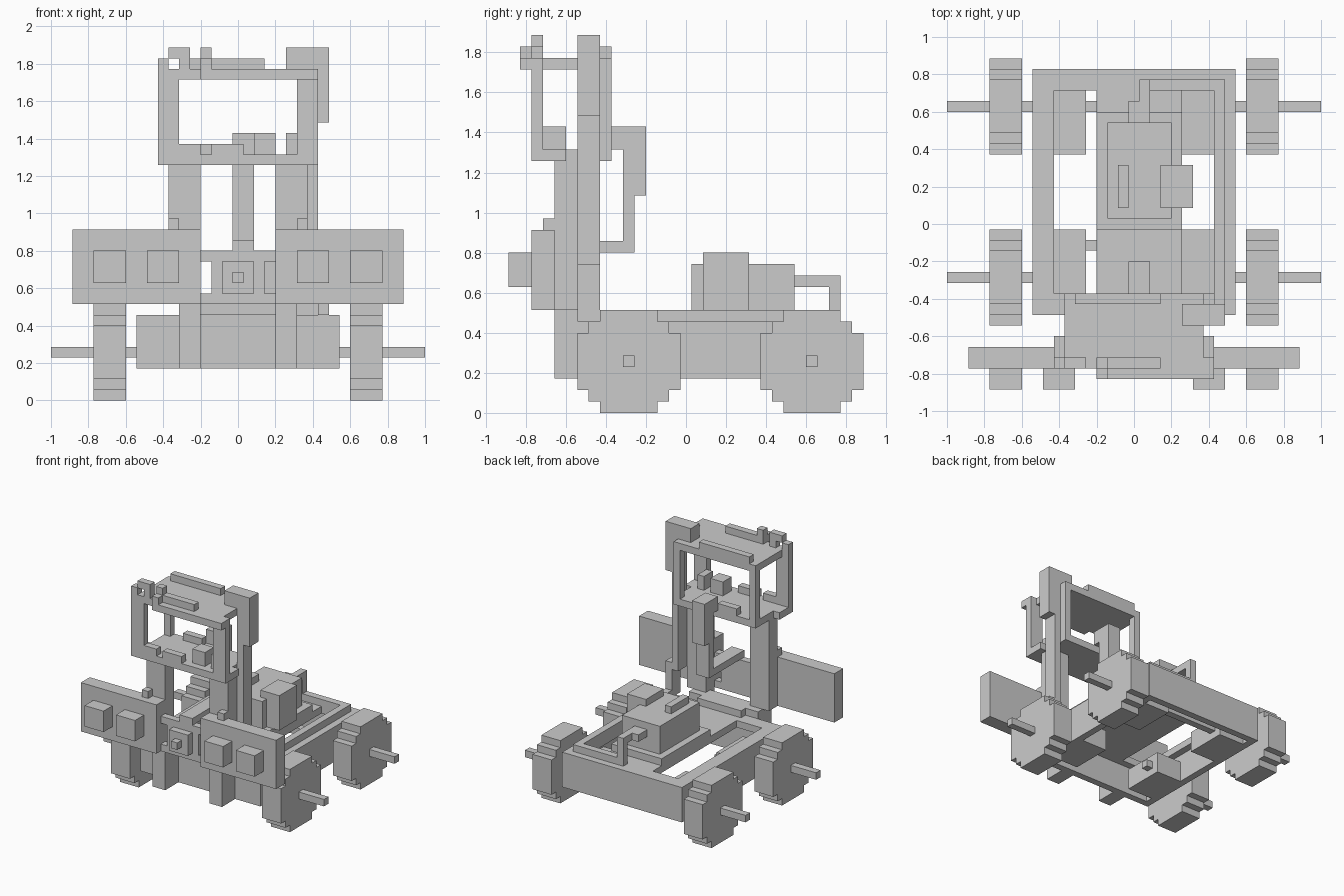
import bpy, bmesh

if "Cube" in bpy.data.objects:
    bpy.data.objects.remove(bpy.data.objects["Cube"])

U = 2 / 35                      # one block of the model's block grid
CX, CY = 17.5, 15.5             # grid centre


def finish(name, bm):
    me = bpy.data.meshes.new(name)
    bmesh.ops.recalc_face_normals(bm, faces=bm.faces)
    bm.to_mesh(me)
    bm.free()
    ob = bpy.data.objects.new(name, me)
    bpy.context.collection.objects.link(ob)
    return ob


def blocks(name, *boxes, mirror=False):
    """Each box is (x0, x1, y0, y1, z0, z1) in grid units."""
    bm = bmesh.new()
    todo = list(boxes)
    if mirror:
        todo += [(35 - b[1], 35 - b[0], *b[2:]) for b in boxes]
    for x0, x1, y0, y1, z0, z1 in todo:
        vs = bmesh.ops.create_cube(bm, size=1)['verts']
        for v in vs:
            v.co.x = ((x1 if v.co.x > 0 else x0) - CX) * U
            v.co.y = ((y1 if v.co.y > 0 else y0) - CY) * U
            v.co.z = (z1 if v.co.z > 0 else z0) * U
    return finish(name, bm)


def wheel(name, x0, x1, yc):
    """Stepped round profile, extruded sideways."""
    quarter = [(2.5, 4.5), (2.5, 3.5), (3.5, 3.5), (3.5, 2.5), (4.5, 2.5)]
    half = quarter + [(a, -b) for a, b in reversed(quarter)]
    prof = half + [(-a, b) for a, b in reversed(half)]
    bm = bmesh.new()
    f = bm.faces.new([bm.verts.new(((x0 - CX) * U, (yc + a - CY) * U, (4.5 + b) * U))
                      for a, b in prof])
    ext = bmesh.ops.extrude_face_region(bm, geom=[f])
    for v in ext['geom']:
        if isinstance(v, bmesh.types.BMVert):
            v.co.x = (x1 - CX) * U
    return finish(name, bm)


# wheels and axles
for yname, yc in (("front", 10.5), ("rear", 26.5)):
    wheel(yname + "_wheel_left", 4, 7, yc)
    wheel(yname + "_wheel_right", 28, 31, yc)
    y0 = yc - 0.5
    blocks(yname + "_axle", (0, 4, y0, y0 + 1, 4, 5), (7, 8, y0, y0 + 1, 4, 5), mirror=True)
blocks("rear_axle_link", (13, 22, 26, 27, 4, 5))
blocks("steering_link", (13, 14, 13, 14, 4, 5))

# chassis frame: thin walls under a wider top flange, with open bays
blocks("chassis_side_wall", (8, 9, 7, 30, 3, 7), mirror=True)
blocks("chassis_side_flange", (8, 10, 7, 30, 7, 8), mirror=True)
blocks("chassis_front", (9, 26, 7, 8, 3, 7), (10, 25, 7, 9, 7, 8))
blocks("chassis_rear", (9, 26, 29, 30, 3, 7), (10, 25, 28, 30, 7, 8))
blocks("axle_block", (9, 13, 9, 15, 3, 6), (9, 13, 22, 28, 3, 6), mirror=True)
blocks("central_floor", (14, 22, 9, 28, 7, 8))
blocks("engine_deck", (14, 22, 15, 26, 8, 9))

# engine
blocks("engine_hood", (15, 21, 16, 25, 9, 13))
blocks("hood_fin", (16, 17, 17, 21, 13, 14))
blocks("engine_side_box", (20, 23, 17, 21, 9, 14))
blocks("rear_pipe", (17, 19, 25, 27, 11, 12), (18, 19, 27, 29, 11, 12), (18, 19, 28, 29, 8, 11))

# exhaust running along the frame and up to the stack
blocks("exhaust_pipe", (18, 26, 28, 29, 8, 9), (25, 26, 7, 28, 8, 9))
blocks("exhaust_riser", (25, 26, 6, 8, 8, 13), (24, 25, 6, 8, 12, 31))
blocks("exhaust_stack", (25, 26, 6, 8, 26, 33), (22, 25, 6, 8, 31, 33))

# front supports and columns carrying the cab
blocks("front_foot", (12, 14, 4, 7, 3, 9), mirror=True)
blocks("front_crossbar", (14, 21, 5, 8, 8, 9))
blocks("cab_column", (11, 14, 4, 6, 9, 22), mirror=True)
blocks("column_bracket", (11, 12, 3, 4, 16, 17), mirror=True)

# front plates with lamps
blocks("front_plate", (2, 14, 2, 4, 9, 16), mirror=True)
blocks("front_lamp", (4, 7, 0, 2, 11, 14), (9, 12, 0, 2, 11, 14), mirror=True)

# centre plate and winch
blocks("winch_plate", (15, 20, 3, 4, 9, 14))
blocks("winch_plate_link", (14, 15, 3, 4, 9, 10), (14, 15, 3, 4, 13, 14), mirror=True)
blocks("winch", (16, 19, 2, 3, 10, 13))
blocks("winch_knob", (17, 18, 1, 2, 11, 12))

# supply duct behind the cab
blocks("rear_duct", (17, 19, 3, 11, 14, 15), (17, 19, 10, 11, 15, 19),
       (17, 19, 10, 12, 19, 25), (17, 19, 9, 10, 23, 25))

# cab
blocks("cab_floor", (10, 25, 2, 5, 22, 23), (11, 24, 5, 9, 22, 23))
blocks("cab_front_lip", (12, 14, 2, 3, 23, 24), (15, 18, 2, 3, 23, 24))
blocks("cab_rear_lip", (14, 17, 8, 9, 23, 24))
blocks("cab_seat", (19, 21, 3, 5, 23, 25))
blocks("cab_lever", (22, 23, 3, 5, 23, 25))
blocks("cab_front_pillar", (10, 12, 2, 3, 23, 31), mirror=True)
blocks("cab_rear_pillar", (11, 12, 8, 9, 23, 30), mirror=True)
blocks("cab_roof", (11, 24, 2, 9, 30, 31))
blocks("roof_visor", (14, 25, 1, 2, 30, 31))
blocks("roof_front_bar", (14, 20, 2, 3, 31, 32))
blocks("roof_rear_bar", (12, 20, 8, 9, 31, 32))
blocks("roof_lamp", (14, 15, 2, 3, 32, 33), (14, 15, 1, 2, 31, 32))
blocks("roof_hook", (10, 11, 2, 3, 31, 32), (11, 13, 2, 3, 32, 33), (12, 13, 2, 3, 31, 32))
